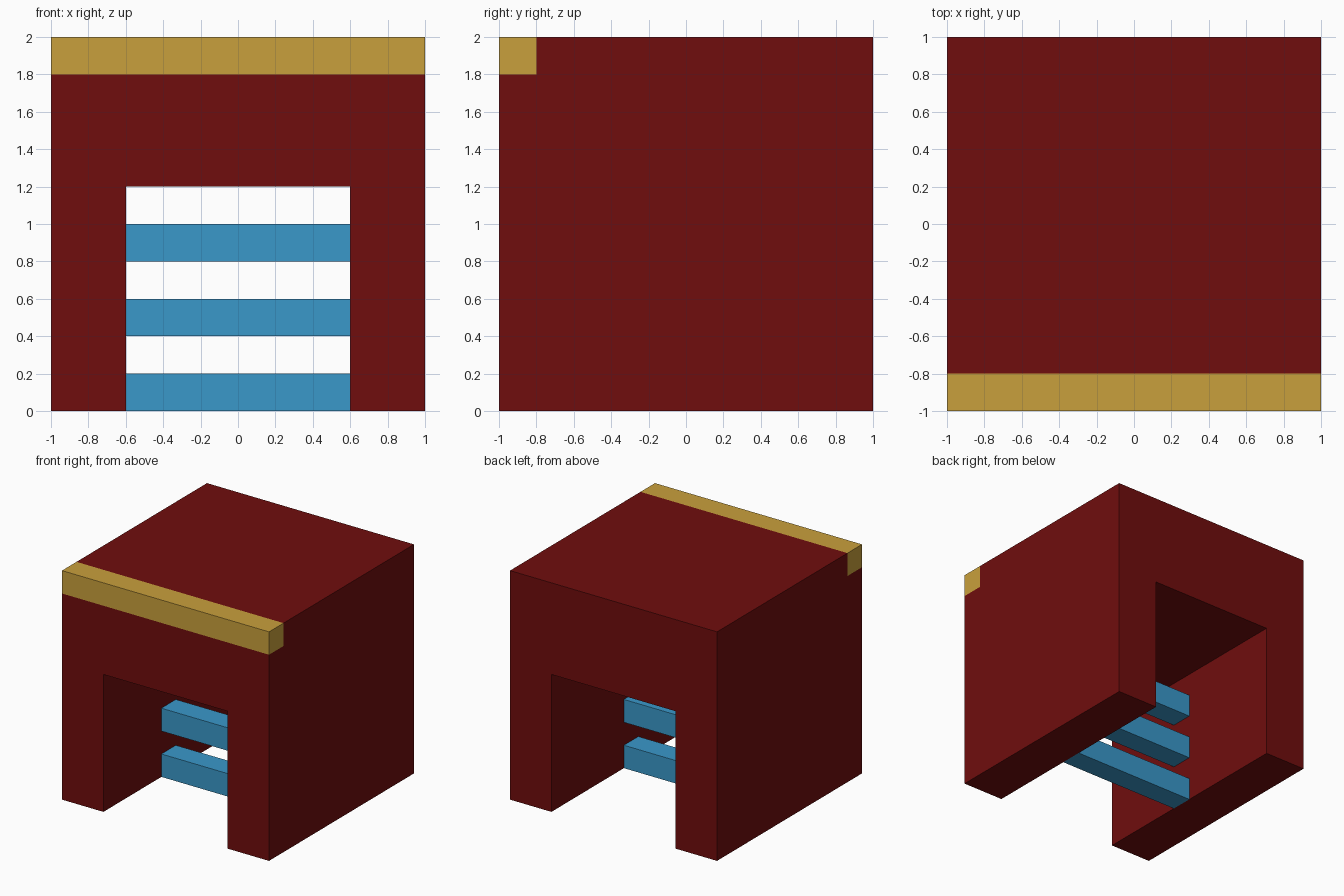
import bpy, bmesh
from mathutils import Vector

if "Cube" in bpy.data.objects:
    bpy.data.objects.remove(bpy.data.objects["Cube"])


def material(name, rgb):
    m = bpy.data.materials.new(name)
    m.diffuse_color = (*rgb, 1)
    m.use_nodes = True
    m.node_tree.nodes["Principled BSDF"].inputs["Base Color"].default_value = m.diffuse_color
    return m


RED = material("dark_red", (0.162, 0.004, 0.004))
GOLD = material("gold", (0.584, 0.352, 0.045))
BLUE = material("blue", (0.042, 0.314, 0.591))


def add_object(name, bm, mat):
    bmesh.ops.recalc_face_normals(bm, faces=bm.faces[:])
    mesh = bpy.data.meshes.new(name)
    bm.to_mesh(mesh)
    bm.free()
    mesh.materials.append(mat)
    obj = bpy.data.objects.new(name, mesh)
    bpy.context.collection.objects.link(obj)
    return obj


def box(name, lo, hi, mat):
    lo, hi = Vector(lo), Vector(hi)
    bm = bmesh.new()
    bmesh.ops.create_cube(bm, size=1)
    for v in bm.verts:
        v.co = (lo + hi) / 2 + v.co * (hi - lo)
    return add_object(name, bm, mat)


# Body: arch profile pushed from front to back
half = [(0.6, 1.2), (0.6, 0), (1, 0), (1, 2)]
profile = half + [(-x, z) for x, z in reversed(half)]
bm = bmesh.new()
face = bm.faces.new([bm.verts.new((x, -1, z)) for x, z in profile])
ext = bmesh.ops.extrude_face_region(bm, geom=[face])
bmesh.ops.translate(bm, vec=(0, 2, 0),
                    verts=[g for g in ext["geom"] if isinstance(g, bmesh.types.BMVert)])

# Notch along the top front edge, where the trim sits
for co, no in (((0, -0.8, 0), (0, 1, 0)), ((0, 0, 1.8), (0, 0, 1))):
    bmesh.ops.bisect_plane(bm, geom=bm.verts[:] + bm.edges[:] + bm.faces[:],
                           plane_co=co, plane_no=no)
corners = []
for f in bm.faces:
    c = f.calc_center_median()
    if abs(c.x) > 0.99 and c.y < -0.81 and c.z > 1.81:
        corners.append(f)
bmesh.ops.delete(bm, geom=corners, context='FACES_ONLY')
for v in bm.verts:
    if v.co.y < -0.99 and v.co.z > 1.99:
        v.co.y, v.co.z = -0.8, 1.8
bmesh.ops.remove_doubles(bm, verts=bm.verts[:], dist=0.001)
add_object("arch_body", bm, RED)

# Trim along the top front edge
box("front_trim", (-1, -1, 1.8), (1, -0.8, 2), GOLD)

# Three bars across the passage
for i in range(3):
    z = 0.4 * i
    box(f"cross_bar_{i + 1}", (-0.6, -0.2, z), (0.6, 0, z + 0.2), BLUE)
